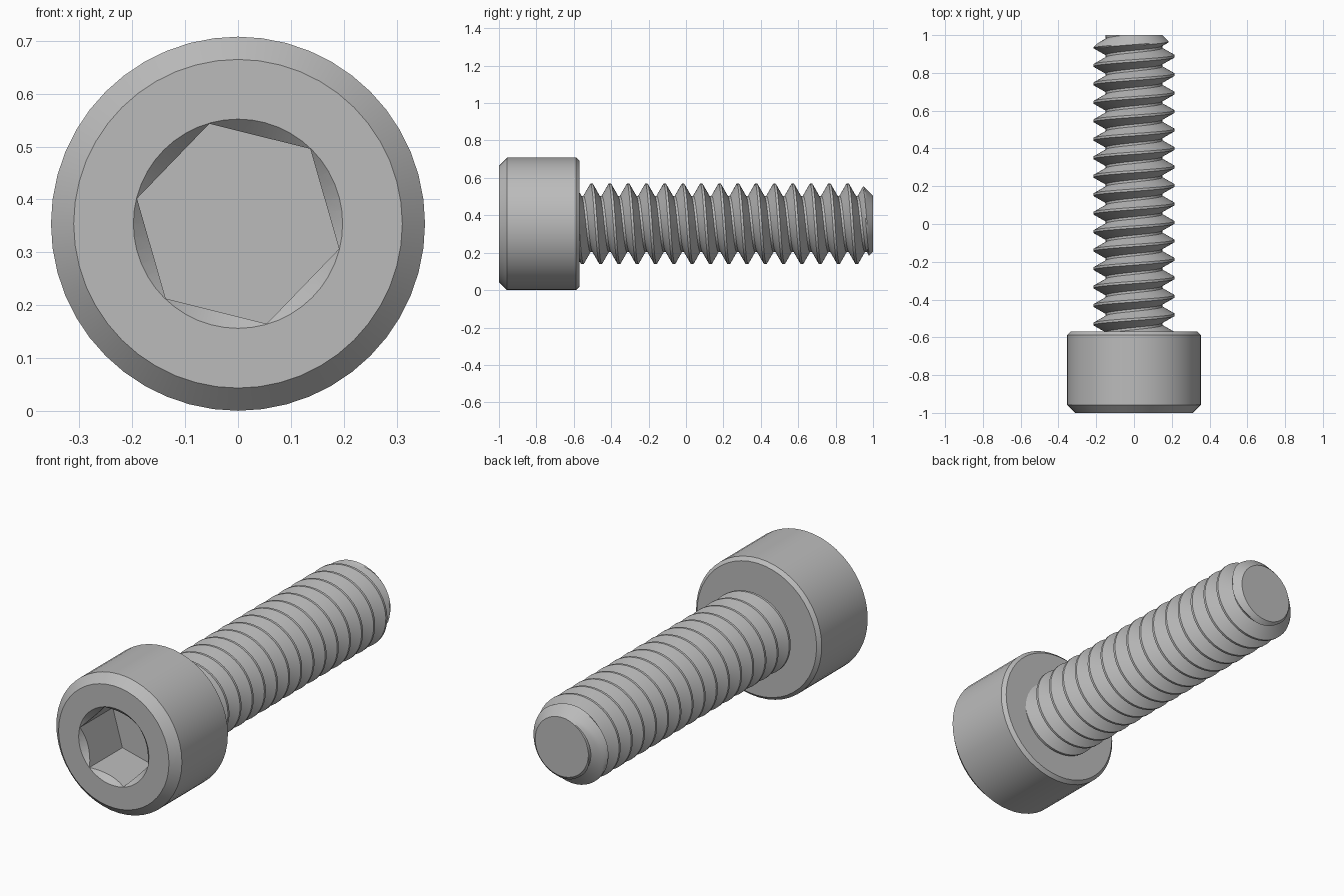
import bpy, bmesh
from math import sin, cos, pi, radians, tau

if "Cube" in bpy.data.objects:
    bpy.data.objects.remove(bpy.data.objects["Cube"])

SIDES = 48
AXIS_Z = 0.354

steel = bpy.data.materials.new("grey_steel")
steel.use_nodes = True
colour = (0.5, 0.5, 0.5, 1)
steel.diffuse_color = colour
steel.node_tree.nodes["Principled BSDF"].inputs["Base Color"].default_value = colour


def finish(bm, name):
    """Turn a bmesh into an object with clean outward normals."""
    bmesh.ops.remove_doubles(bm, verts=bm.verts, dist=1e-5)
    bmesh.ops.recalc_face_normals(bm, faces=bm.faces)
    mesh = bpy.data.meshes.new(name)
    bm.to_mesh(mesh)
    bm.free()
    mesh.materials.append(steel)
    obj = bpy.data.objects.new(name, mesh)
    obj.location.z = AXIS_Z
    bpy.context.collection.objects.link(obj)
    return obj


def lathe(name, profile, sides=SIDES, phase=0.0):
    """Revolve (radius, y) points about the y axis."""
    bm = bmesh.new()
    rings = []
    for r, y in profile:
        rings.append([bm.verts.new((r * cos(phase + tau * i / sides), y,
                                    r * sin(phase + tau * i / sides)))
                      for i in range(sides)])
    for a, b in zip(rings, rings[1:]):
        for i in range(sides):
            j = (i + 1) % sides
            bm.faces.new((a[i], a[j], b[j], b[i]))
    return finish(bm, name)


def select_only(obj):
    bpy.ops.object.select_all(action='DESELECT')
    obj.select_set(True)
    bpy.context.view_layer.objects.active = obj


def cut(obj, cutter):
    cutter.hide_render = True
    mod = obj.modifiers.new("cut", 'BOOLEAN')
    mod.operation = 'DIFFERENCE'
    mod.solver = 'EXACT'
    mod.object = cutter
    select_only(obj)
    bpy.ops.object.modifier_apply(modifier=mod.name)
    bpy.data.objects.remove(cutter)


# Chamfered cylinder head
head = lathe("head", [(0, -1), (0.311, -1), (0.354, -0.957),
                      (0.354, -0.587), (0.337, -0.57), (0, -0.57)])

# Hexagonal socket with a countersunk rim
cut(head, lathe("socket_cutter", [(0, -1.1), (0.197, -1.1), (0.197, -0.735), (0, -0.735)],
                6, radians(46)))
cut(head, lathe("countersink_cutter", [(0, -1.05), (0.248, -1.05), (0, -0.802)]))

# Threaded shank: a helical grid with a trapezoid tooth, narrowed at the tip
PITCH, ROWS, TURNS = 0.0978, 16, 20
ROOT, CREST, START, END = 0.15, 0.215, -0.59, 1.0
FIRST_CREST = -0.505 - 3 * PITCH


def tooth_radius(row):
    """Flat crest, straight flanks and flat root over one pitch."""
    d = row % ROWS
    d = min(d, ROWS - d) / ROWS
    t = min(max((d - 1 / 16) / (3 / 8), 0), 1)
    return CREST + (ROOT - CREST) * t


bm = bmesh.new()
grid = []
for row in range(ROWS * TURNS):
    ring = []
    for i in range(SIDES):
        a = tau * i / SIDES
        y = FIRST_CREST + PITCH * (row / ROWS + i / SIDES)
        r = min(tooth_radius(row), ROOT + END - y)
        ring.append(bm.verts.new((r * sin(a), y, r * cos(a))))
    grid.append(ring)
for row in range(ROWS * (TURNS - 1) - 1):
    for i in range(SIDES):
        j = (i + 1) % SIDES
        nxt = row + ROWS if j == 0 else row
        bm.faces.new((grid[row][i], grid[nxt][j], grid[nxt + 1][j], grid[row + 1][i]))
bmesh.ops.delete(bm, geom=[v for v in bm.verts if not v.link_faces], context='VERTS')

# Square off both ends and cap them
for y, side in ((START, -1), (END, 1)):
    result = bmesh.ops.bisect_plane(bm, geom=bm.verts[:] + bm.edges[:] + bm.faces[:],
                                    dist=1e-6, plane_co=(0, y, 0),
                                    plane_no=(0, side, 0), clear_outer=True)
    rim = [e for e in result["geom_cut"] if isinstance(e, bmesh.types.BMEdge)]
    bmesh.ops.holes_fill(bm, edges=rim, sides=0)
shank = finish(bm, "threaded_shank")

# Smooth curved faces, keep machined edges crisp
for obj in (head, shank):
    select_only(obj)
    bpy.ops.object.shade_smooth_by_angle(angle=radians(25))
